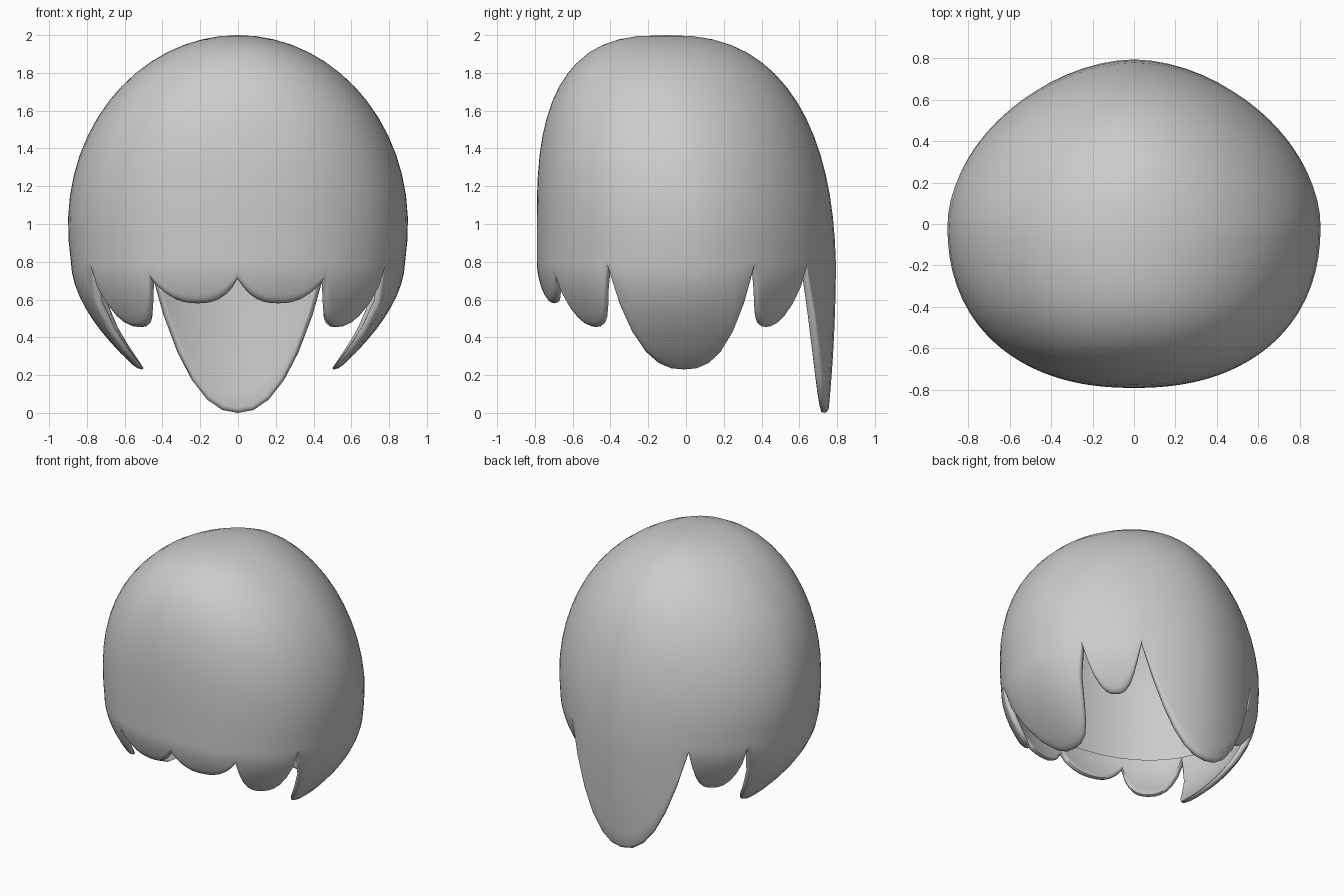
import bpy, bmesh
from math import radians, sin, cos, pi

if "Cube" in bpy.data.objects:
    bpy.data.objects.remove(bpy.data.objects["Cube"])

RIM_Z = 0.80      # height where the cap splits into locks
THICK = 0.045     # thickness of the lock edges
COLS = 12         # columns per lock

# Locks: start angle, end angle, notch z at start, notch z at end, tip z, curve power
half = [(-90, -56, .71, .71, .58, 2.5),     # fringe
        (-56, -28, .71, .77, .455, 2.6),    # front temple
        (-28, 25.6, .77, .77, .23, 2.5),    # side
        (25.6, 53.7, .77, .77, .455, 2.6)]  # behind the ear
back = (53.7, 126.3, .77, .77, 0.0, 2.2)
locks = half + [back] + [(180 - b, 180 - a, zb, za, t, p)
                         for a, b, za, zb, t, p in reversed(half)]


def arc(h, p):
    return max(0.0, 1 - max(0.0, h) ** p) ** (1 / p)


def shell(phi, z):
    """Point on the head-shaped cap at a heading and height."""
    zz = max(z, RIM_Z)
    cy = -0.1 * min(1, max(0, zz - 1))
    a = 0.9 * arc(zz - 1, 2) if zz > 1 else 0.9 - 0.375 * (1 - zz) ** 2
    if sin(phi) < 0:
        b, p = cy + 0.1 + 0.69 * arc(zz - 1, 2.8), 2.25
    else:
        b, p = -0.1 + 0.895 * arc((zz - 0.65) / 1.35, 2.45) - cy, 1.82
    a, b = max(a, 1e-4), max(b, 1e-4)
    r = (abs(cos(phi) / a) ** p + abs(sin(phi) / b) ** p) ** (-1 / p)
    return r * cos(phi), cy + r * sin(phi)


def lock_point(phi, z, mid, is_back, inset=0.0):
    """Cap point, bent inwards along the middle heading of its lock."""
    x, y = shell(phi, z)
    mx, my = shell(mid, RIM_Z)
    drop = max(0, RIM_Z - z)
    d = 0.05 * (drop / 0.8) ** 2 if is_back else 0.4 * (drop / 0.57) ** 1.8
    k = 1 - inset / (x * x + y * y) ** 0.5
    return x * k - mx * d, y * k - my * d, z


bm = bmesh.new()
crown = bm.verts.new((0, -0.1, 2))
UP, LOW = 16, 9
columns = []
for a, b, za, zb, tip, power in locks:
    mid = radians((a + b) / 2)
    is_back = tip == 0
    for i in range(COLS):
        u = -1 + 2 * i / COLS
        phi = radians(a + (b - a) * i / COLS)
        edge = tip + ((za if u < 0 else zb) - tip) * abs(u) ** power
        lip = min(edge + 0.025, RIM_Z - 0.005)
        col = []
        # dome
        for j in range(1, UP):
            z = RIM_Z + (2 - RIM_Z) * cos(j / UP * pi / 2)
            col.append((*shell(phi, z), z))
        # outside of the lock, rounded rim, inside of the lock
        zs = [RIM_Z + (lip - RIM_Z) * j / LOW for j in range(LOW + 1)]
        col += [lock_point(phi, z, mid, is_back) for z in zs]
        col.append(lock_point(phi, edge + 0.006, mid, is_back, THICK * 0.15))
        col.append(lock_point(phi, edge, mid, is_back, THICK * 0.5))
        col.append(lock_point(phi, edge + 0.006, mid, is_back, THICK * 0.85))
        col += [lock_point(phi, z, mid, is_back, THICK) for z in reversed(zs)]
        columns.append([bm.verts.new(c) for c in col])

# Skin the columns
n = len(columns)
for i in range(n):
    p, q = columns[i], columns[(i + 1) % n]
    bm.faces.new((crown, p[0], q[0]))
    for j in range(len(p) - 1):
        bm.faces.new((p[j], p[j + 1], q[j + 1], q[j]))
bm.normal_update()

mesh = bpy.data.meshes.new("hair")
bm.to_mesh(mesh)
bm.free()
hair = bpy.data.objects.new("hair", mesh)
bpy.context.collection.objects.link(hair)
bpy.context.view_layer.objects.active = hair
hair.select_set(True)
bpy.ops.object.shade_smooth_by_angle(angle=radians(60))
